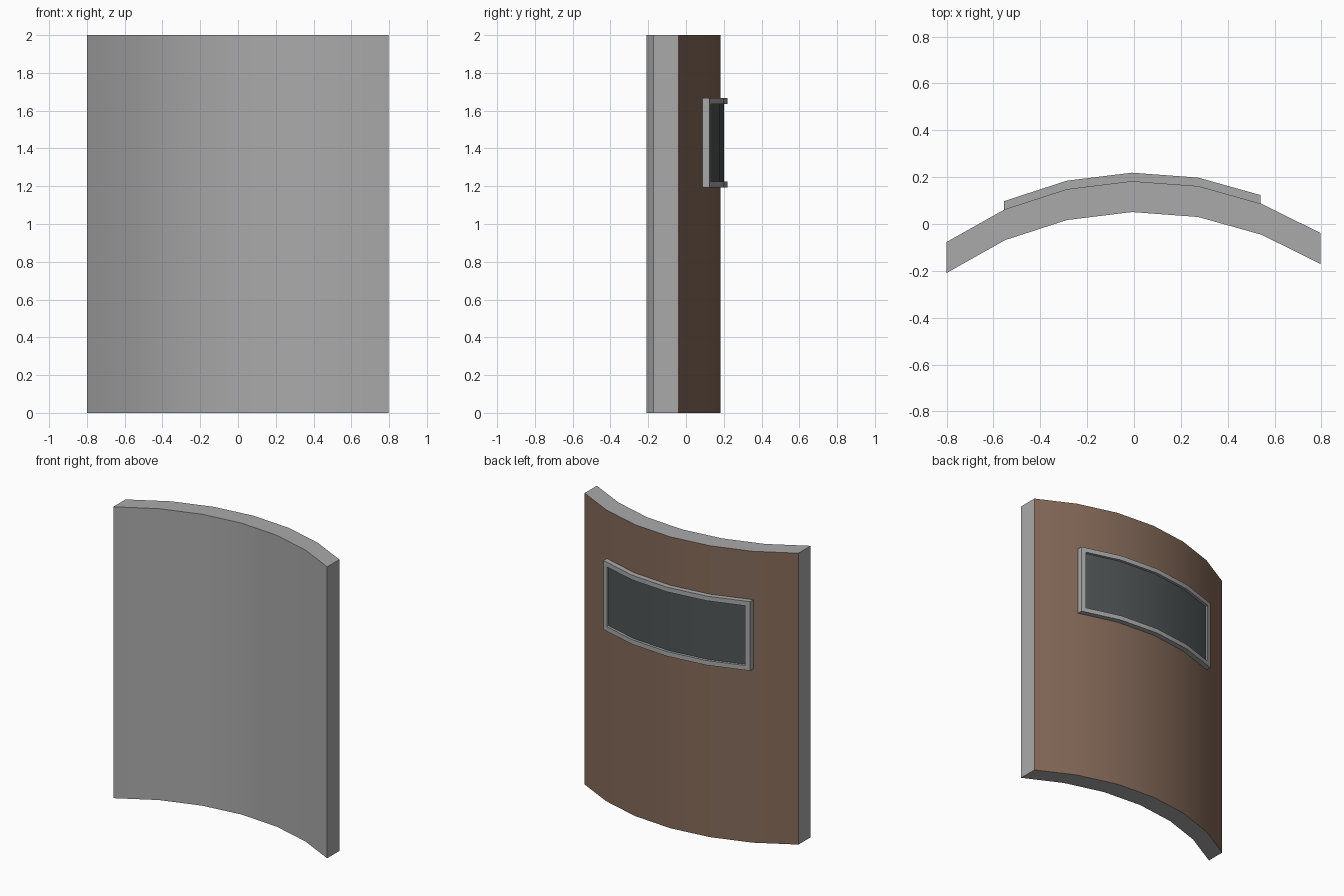
import bpy, bmesh, math

if "Cube" in bpy.data.objects:
    bpy.data.objects.remove(bpy.data.objects["Cube"])

# Outer curve of the shield seen from above
CURVE = [(-0.80, -0.077), (-0.551, 0.063), (-0.286, 0.149), (-0.009, 0.183),
         (0.274, 0.162), (0.545, 0.086), (0.797, -0.039)]


def material(name, rgb):
    m = bpy.data.materials.new(name)
    m.diffuse_color = (*rgb, 1)
    m.use_nodes = True
    m.node_tree.nodes["Principled BSDF"].inputs["Base Color"].default_value = m.diffuse_color
    return m


grey = material("grey metal", (0.40, 0.40, 0.40))
brown = material("brown paint", (0.235, 0.144, 0.10))
dark = material("dark glass", (0.08, 0.091, 0.091))


def curve_y(x):
    for i, ((x0, y0), (x1, y1)) in enumerate(zip(CURVE, CURVE[1:])):
        if x <= x1 or i == len(CURVE) - 2:
            return y0 + (y1 - y0) * (x - x0) / (x1 - x0)


def curved_slab(name, xs, zs, inner, outer, mats, hole=None):
    """Solid slab following the curve; cells for which hole(i, j) is true stay open."""
    bm = bmesh.new()
    layers = [[[bm.verts.new((x, curve_y(x) + off, z)) for z in zs] for x in xs]
              for off in (inner, outer)]
    cells = [(i, j) for i in range(len(xs) - 1) for j in range(len(zs) - 1)
             if not (hole and hole(i, j))]
    walls = {}
    for i, j in cells:
        ring = [(i, j), (i + 1, j), (i + 1, j + 1), (i, j + 1)]
        bm.faces.new([layers[0][a][b] for a, b in ring])
        f = bm.faces.new([layers[1][a][b] for a, b in reversed(ring)])
        f.material_index = len(mats) - 1          # outward face colour
        for p, q in zip(ring, ring[1:] + ring[:1]):
            key = frozenset((p, q))
            walls[key] = None if key in walls else (p, q)
    for edge in filter(None, walls.values()):
        (a, b), (c, d) = edge
        bm.faces.new([layers[0][a][b], layers[1][a][b], layers[1][c][d], layers[0][c][d]])
    bmesh.ops.delete(bm, geom=[v for v in bm.verts if not v.link_faces], context='VERTS')
    bmesh.ops.recalc_face_normals(bm, faces=bm.faces)
    me = bpy.data.meshes.new(name)
    bm.to_mesh(me)
    bm.free()
    for m in mats:
        me.materials.append(m)
    ob = bpy.data.objects.new(name, me)
    bpy.context.collection.objects.link(ob)
    bpy.context.view_layer.objects.active = ob
    ob.select_set(True)
    bpy.ops.object.shade_smooth_by_angle(angle=math.radians(30))
    ob.select_set(False)


# Shield plate: brown outside, grey inside and on the rims
curved_slab("shield_plate", [p[0] for p in CURVE], [0, 2], -0.132, 0, [grey, brown])

# Viewport frame ring and recessed glass
L, R, B, T, W = -0.555, 0.541, 1.194, 1.668, 0.032
mid = [p[0] for p in CURVE[2:5]]
xs = [L, L + W, *mid, R - W, R]
curved_slab("window_frame", xs, [B, B + W, T - W, T], -0.005, 0.036, [grey],
            hole=lambda i, j: j == 1 and 0 < i < len(xs) - 2)
curved_slab("window_glass", xs[1:-1], [B + W, T - W], -0.005, 0.018, [dark])
